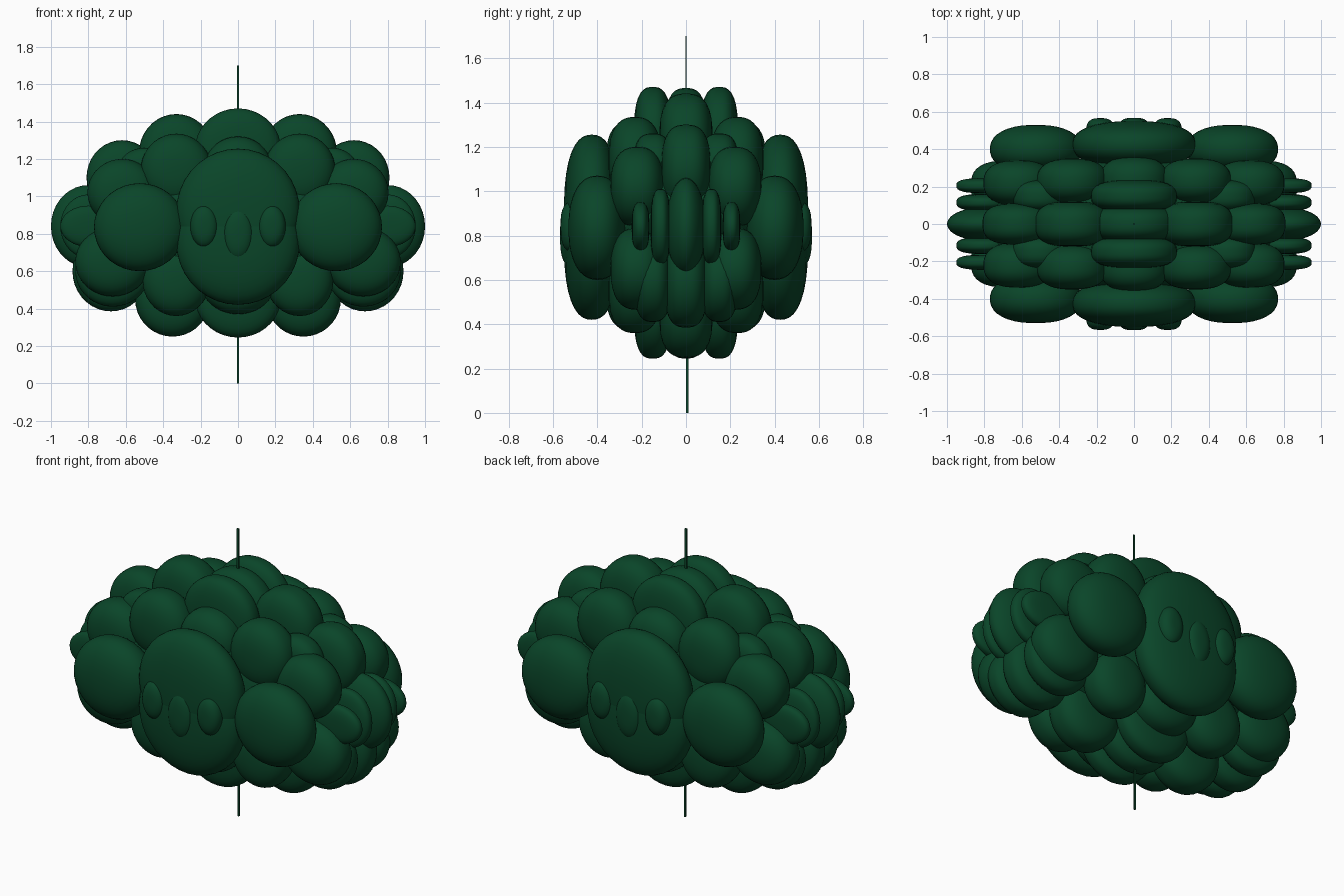
import bpy, bmesh

green = bpy.data.materials.new("dark green")
green.diffuse_color = (0.003, 0.060, 0.022, 1)


def finish(bm, name, smooth=False):
    mesh = bpy.data.meshes.new(name)
    bm.to_mesh(mesh)
    bm.free()
    mesh.materials.append(green)
    if smooth:
        mesh.shade_smooth()
    ob = bpy.data.objects.new(name, mesh)
    bpy.context.collection.objects.link(ob)
    return ob


def puff(name, c, r, p):
    """Cushion: round seen from the front, flattened along y."""
    bm = bmesh.new()
    bmesh.ops.create_uvsphere(bm, u_segments=36, v_segments=20, radius=1)
    for v in bm.verts:
        x, z, y = v.co
        rad = (x * x + z * z) ** 0.5
        s = (rad ** p + abs(y) ** p) ** (-1 / p)
        v.co = (c[0] + x * s * r[0], c[1] + y * s * r[1], c[2] + z * s * r[2])
    bmesh.ops.recalc_face_normals(bm, faces=bm.faces)
    finish(bm, name, True)


def mirrored(name, c, r, p=2.8):
    """Repeat a puff across x = 0 and y = 0 where it is off the plane."""
    for sx in ((1, -1) if c[0] else (1,)):
        for sy in ((1, -1) if c[1] else (1,)):
            puff(name, (sx * c[0], sy * c[1], c[2]), r, p)


# Inner body that closes the gaps
puff("core", (0, 0, 0.85), (0.78, 0.36, 0.42), 2.8)

# Middle slice: ring of puffs forming the outline
for x, z, rx, rz, ry in [
    (0, 1.23, 0.23, 0.235, 0.10), (0.33, 1.23, 0.20, 0.21, 0.12),
    (0.62, 1.10, 0.19, 0.20, 0.11), (0.80, 0.84, 0.20, 0.22, 0.09),
    (0.68, 0.60, 0.205, 0.215, 0.10), (0.35, 0.45, 0.20, 0.20, 0.12),
    (0, 0.47, 0.23, 0.225, 0.10),
]:
    mirrored("middle_puff", (x, 0, z), (rx, ry, rz), 2.0 if x == 0.80 else 2.8)

# Second slice, above and below the middle and at the lower ends
for x, z, rx, rz in [
    (0, 1.25, 0.23, 0.22), (0, 0.46, 0.23, 0.215), (0.67, 0.60, 0.20, 0.19),
    (0.50, 1.12, 0.15, 0.14),
]:
    mirrored("second_puff", (x, 0.15, z), (rx, 0.085, rz))

# Third slice
for x, z, rx, rz, y, ry in [
    (0, 1.15, 0.18, 0.17, 0.24, 0.12), (0.33, 1.14, 0.19, 0.195, 0.23, 0.12),
    (0.62, 1.02, 0.185, 0.18, 0.22, 0.12),
    (0.67, 0.65, 0.20, 0.185, 0.22, 0.12),
    (0.33, 0.55, 0.18, 0.19, 0.23, 0.12), (0, 0.54, 0.20, 0.17, 0.24, 0.12),
]:
    mirrored("third_puff", (x, y, z), (rx, ry, rz), 2.5)

# Thin tufts at both ends
mirrored("end_tuft", (0.80, 0.115, 0.84), (0.15, 0.045, 0.17))
mirrored("end_tuft", (0.80, 0.205, 0.84), (0.15, 0.04, 0.11))

# Large outer cushions: two overlapping discs in the centre, one each side
mirrored("upper_cushion", (0, 0.425, 0.92), (0.33, 0.125, 0.335), 2.4)
mirrored("lower_cushion", (0, 0.425, 0.755), (0.33, 0.125, 0.335), 2.4)
mirrored("side_cushion", (0.525, 0.40, 0.835), (0.245, 0.13, 0.235), 2.3)

# Small bumps on the outer cushions
mirrored("small_bump", (0, 0.50, 0.80), (0.085, 0.068, 0.145))
mirrored("small_bump", (0.18, 0.50, 0.84), (0.075, 0.066, 0.115))

# Thin central stem, top and bottom
for z0, z1, wx, wy in [(0, 0.9, 0.009, 0.010), (0.9, 1.7, 0.013, 0.005)]:
    bm = bmesh.new()
    bmesh.ops.create_cube(bm, size=1)
    for v in bm.verts:
        v.co = (v.co.x * wx, v.co.y * wy + (0.006 if z0 == 0 else 0),
                z1 if v.co.z > 0 else z0)
    finish(bm, "stem")
